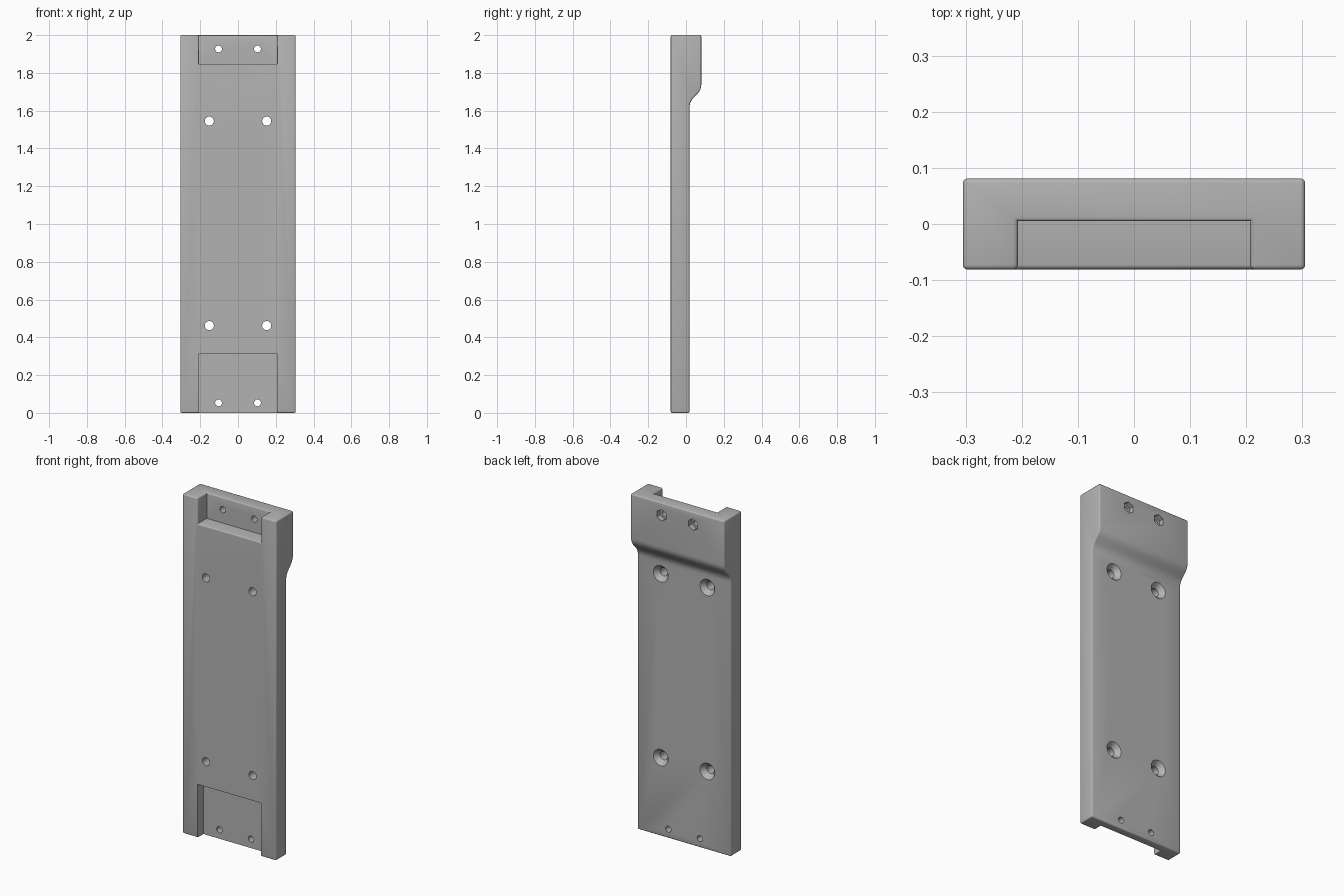
import bpy, bmesh, math
from mathutils import Matrix, Vector

default = bpy.data.objects.get("Cube")
if default:
    bpy.data.objects.remove(default, do_unlink=True)

HALF_W, FRONT, BACK, STEP = 0.305, -0.081, 0.081, 0.018

grey = bpy.data.materials.new("plain grey")
grey.use_nodes = True
grey.diffuse_color = (0.45, 0.45, 0.45, 1)
grey.node_tree.nodes["Principled BSDF"].inputs["Base Color"].default_value = grey.diffuse_color


def new_object(name, bm):
    bmesh.ops.recalc_face_normals(bm, faces=bm.faces)
    mesh = bpy.data.meshes.new(name)
    bm.to_mesh(mesh)
    bm.free()
    mesh.materials.append(grey)
    obj = bpy.data.objects.new(name, mesh)
    bpy.context.collection.objects.link(obj)
    return obj


def box(name, x, y0, y1, z0, z1):
    bm = bmesh.new()
    bmesh.ops.create_cube(bm, size=1)
    for v in bm.verts:
        v.co = (v.co.x * 2 * x, y0 if v.co.y < 0 else y1, z0 if v.co.z < 0 else z1)
    return new_object(name, bm)


def drill(name, x, z, y0, y1, r0, r1, sides=32):
    """Cone or prism along y, radius r0 at y0 and r1 at y1."""
    bm = bmesh.new()
    bmesh.ops.create_cone(bm, cap_ends=True, segments=sides, radius1=r0, radius2=r1, depth=y1 - y0)
    turn = Matrix.Rotation(-math.pi / 2, 4, "X")
    bm.transform(Matrix.Translation((x, (y0 + y1) / 2, z)) @ turn)
    return new_object(name, bm)


def cut(target, cutter):
    mod = target.modifiers.new("cut", "BOOLEAN")
    mod.operation, mod.solver, mod.object = "DIFFERENCE", "EXACT", cutter
    bpy.context.view_layer.objects.active = target
    bpy.ops.object.modifier_apply(modifier=mod.name)
    bpy.data.objects.remove(cutter, do_unlink=True)


# Side profile: thin plate, S-shaped step, thick head
r, z_low, z_high = 0.075, 1.615, 1.741
angles = [math.radians(45 * i / 8) for i in range(9)]
profile = [(FRONT, 0), (STEP, 0)]
profile += [(STEP + r * (1 - math.cos(a)), z_low + r * math.sin(a)) for a in angles]
profile += [(BACK - r * (1 - math.cos(a)), z_high - r * math.sin(a)) for a in reversed(angles)]
profile += [(BACK, 2), (FRONT, 2)]
bm = bmesh.new()
face = bm.faces.new([bm.verts.new((-HALF_W, y, z)) for y, z in profile])
side = bmesh.ops.extrude_face_region(bm, geom=[face])["geom"]
bmesh.ops.translate(bm, vec=(2 * HALF_W, 0, 0), verts=[v for v in side if isinstance(v, bmesh.types.BMVert)])
plate = new_object("mounting_plate", bm)

# Front pocket in the head
cut(plate, box("top_pocket", 0.207, -0.2, 0.005, 1.848, 2.1))

# Round the outer corners
bm = bmesh.new()
bm.from_mesh(plate.data)
bmesh.ops.dissolve_limit(bm, angle_limit=0.01, verts=bm.verts, edges=bm.edges)
sharp = [e for e in bm.edges if e.is_manifold and e.calc_face_angle_signed() > math.radians(60)]
bmesh.ops.bevel(bm, geom=sharp, offset=0.008, segments=3, profile=0.5, affect="EDGES", clamp_overlap=True)
bm.to_mesh(plate.data)
bm.free()

# Front pocket at the foot
cut(plate, box("bottom_pocket", 0.207, -0.2, -0.026, -0.1, 0.314))

# Screw holes, countersinks and hexagonal nut seats
for s in (-1, 1):
    for z in (0.462, 1.545):
        cut(plate, drill("screw_hole", s * 0.152, z, -0.2, 0.2, 0.024, 0.024))
        cut(plate, drill("countersink", s * 0.152, z, STEP - 0.028, STEP + 0.002, 0.024, 0.05))
    for z in (0.053, 1.927):
        cut(plate, drill("small_hole", s * 0.103, z, -0.2, 0.2, 0.018, 0.018, 24))
    cut(plate, drill("nut_seat", s * 0.103, 1.927, BACK - 0.03, BACK + 0.05, 0.034, 0.034, 6))

bpy.ops.object.select_all(action="DESELECT")
plate.select_set(True)
bpy.context.view_layer.objects.active = plate
bpy.ops.object.shade_smooth_by_angle(angle=math.radians(32))
